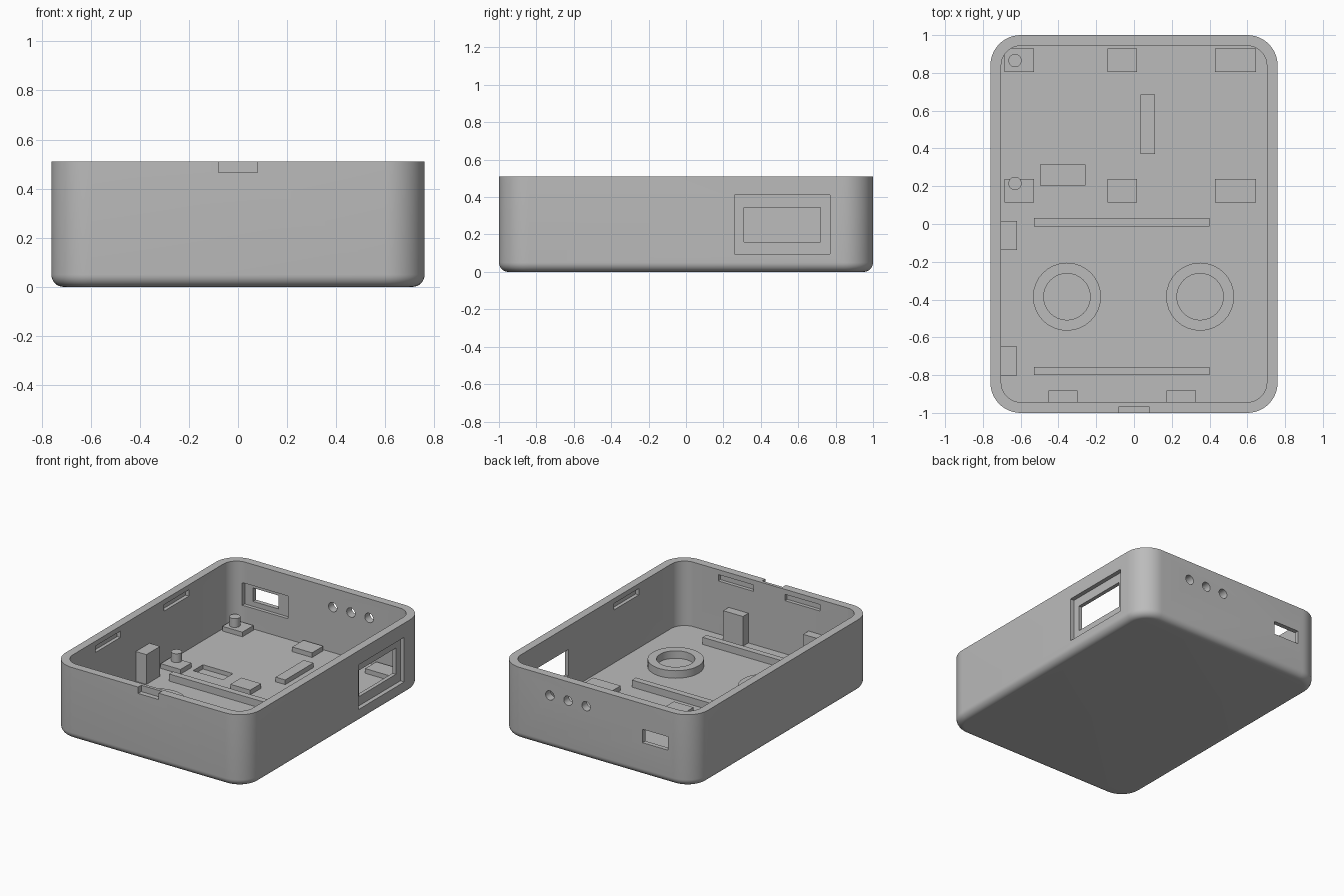
import bpy, bmesh, math

old = bpy.data.objects.get("Cube")
if old:
    bpy.data.objects.remove(old, do_unlink=True)

# Plain grey plastic
grey = bpy.data.materials.new("grey plastic")
grey.use_nodes = True
grey.diffuse_color = (0.5, 0.5, 0.5, 1)
grey.node_tree.nodes["Principled BSDF"].inputs["Base Color"].default_value = (0.5, 0.5, 0.5, 1)

HX, HY, TOP, FLOOR, WALL = 0.76, 1.0, 0.51, 0.055, 0.057
RADIUS, FILLET = 0.16, 0.05
IX, IY = HX - WALL, HY - WALL


def finish(name, bm):
    bmesh.ops.recalc_face_normals(bm, faces=bm.faces)
    mesh = bpy.data.meshes.new(name)
    bm.to_mesh(mesh)
    bm.free()
    mesh.materials.append(grey)
    obj = bpy.data.objects.new(name, mesh)
    bpy.context.collection.objects.link(obj)
    return obj


def box(name, x0, x1, y0, y1, z0, z1):
    bm = bmesh.new()
    bmesh.ops.create_cube(bm, size=1)
    for v in bm.verts:
        v.co = (x1 if v.co.x > 0 else x0, y1 if v.co.y > 0 else y0, z1 if v.co.z > 0 else z0)
    return finish(name, bm)


def cylinder(name, x, y, z, radius, height):
    bm = bmesh.new()
    bmesh.ops.create_cone(bm, cap_ends=True, segments=32, radius1=radius, radius2=radius, depth=height)
    bmesh.ops.translate(bm, vec=(x, y, z + height / 2), verts=bm.verts)
    return finish(name, bm)


def rounded_loop(bm, inset, z, steps=12):
    r = RADIUS - inset
    verts = []
    for i, (sx, sy) in enumerate([(1, 1), (-1, 1), (-1, -1), (1, -1)]):
        for k in range(steps + 1):
            a = math.pi / 2 * (i + k / steps)
            verts.append(bm.verts.new((sx * (HX - RADIUS) + r * math.cos(a),
                                       sy * (HY - RADIUS) + r * math.sin(a), z)))
    return verts


def smooth(obj):
    bpy.ops.object.select_all(action="DESELECT")
    obj.select_set(True)
    bpy.context.view_layer.objects.active = obj
    bpy.ops.object.shade_smooth_by_angle(angle=math.radians(30))


def cut(obj, cutters):
    for c in cutters:
        m = obj.modifiers.new("cut", "BOOLEAN")
        m.operation, m.solver, m.object = "DIFFERENCE", "EXACT", c
    bpy.context.view_layer.update()
    deps = bpy.context.evaluated_depsgraph_get()
    obj.data = bpy.data.meshes.new_from_object(obj.evaluated_get(deps))
    obj.modifiers.clear()
    for c in cutters:
        bpy.data.objects.remove(c, do_unlink=True)


# Open case: filleted outer shell, rim, inner walls and floor
bm = bmesh.new()
loops = []
for k in range(9):
    t = math.pi / 2 * k / 8
    loops.append(rounded_loop(bm, FILLET * (1 - math.sin(t)), FILLET * (1 - math.cos(t))))
loops += [rounded_loop(bm, 0, TOP), rounded_loop(bm, WALL, TOP), rounded_loop(bm, WALL, FLOOR)]
for a, b in zip(loops, loops[1:]):
    for i in range(len(a)):
        j = (i + 1) % len(a)
        bm.faces.new((a[i], a[j], b[j], b[i]))
bm.faces.new(loops[0])
bm.faces.new(loops[-1])
case = finish("case", bm)

cutters = [
    # side window and its outer recess
    box("cutter", HX - 0.03, HX + 0.1, 0.26, 0.77, 0.095, 0.41),
    box("cutter", IX - 0.1, HX + 0.1, 0.31, 0.72, 0.16, 0.345),
    # rear port and its inner recess
    box("cutter", -0.56, -0.36, IY - 0.1, HY + 0.1, 0.235, 0.33),
    box("cutter", -0.625, -0.27, IY - 0.1, IY + 0.025, 0.2, 0.36),
    # front thumb notch, floor pocket
    box("cutter", -0.08, 0.08, -HY - 0.1, -HY + 0.035, 0.465, TOP + 0.1),
    box("cutter", -0.495, -0.26, 0.205, 0.315, 0.025, 0.2),
]
# lid catch slots
for y in (-0.447, 0.318):
    cutters.append(box("cutter", -IX - 0.025, -IX + 0.1, y - 0.138, y + 0.138, 0.43, 0.475))
cutters.append(box("cutter", IX - 0.1, IX + 0.025, -0.477, -0.203, 0.43, 0.475))
for x in (-0.25, 0.27):
    cutters.append(box("cutter", x - 0.138, x + 0.138, -IY - 0.025, -IY + 0.1, 0.43, 0.475))
# rear indicator holes
for i in range(3):
    hole = cylinder("cutter", 0, 0, -0.15, 0.033, 0.3)
    hole.rotation_euler.x = math.pi / 2
    hole.location = (0.08 + 0.142 * i, HY - WALL / 2, 0.375)
    cutters.append(hole)
cut(case, cutters)
smooth(case)

BASE = FLOOR - 0.01

# Board supports in two rows, with locating pegs on the first column
for row, (y0, y1) in {"rear": (0.805, 0.93), "middle": (0.115, 0.237)}.items():
    for col, x0, x1 in (("right", -0.685, -0.53), ("centre", -0.14, 0.015), ("left", 0.43, 0.645)):
        box(f"{row}_{col}_support", x0, x1, y0, y1, BASE, 0.088)
for name, y in (("rear_peg", 0.865), ("middle_peg", 0.215)):
    smooth(cylinder(name, -0.63, y, 0.08, 0.035, 0.07))
box("board_rest", 0.035, 0.11, 0.37, 0.685, BASE, 0.088)

# Long retaining ribs
box("middle_rib", -0.53, 0.4, -0.012, 0.033, BASE, 0.105)
box("front_rib", -0.53, 0.4, -0.8, -0.757, BASE, 0.105)

# Tall posts along the side and front walls
for name, y in (("side_post_rear", -0.06), ("side_post_front", -0.725)):
    box(name, -IX - 0.01, -0.62, y - 0.077, y + 0.077, BASE, 0.265)
for name, x in (("front_post_right", -0.375), ("front_post_left", 0.25)):
    box(name, x - 0.077, x + 0.077, -IY - 0.01, -0.882, BASE, 0.265)

# Round sockets
for name, x in (("right_socket", -0.355), ("left_socket", 0.35)):
    ring = cylinder(name, x, -0.385, BASE, 0.18, 0.108 - BASE)
    cut(ring, [cylinder("cutter", x, -0.385, 0, 0.123, 0.3)])
    smooth(ring)
